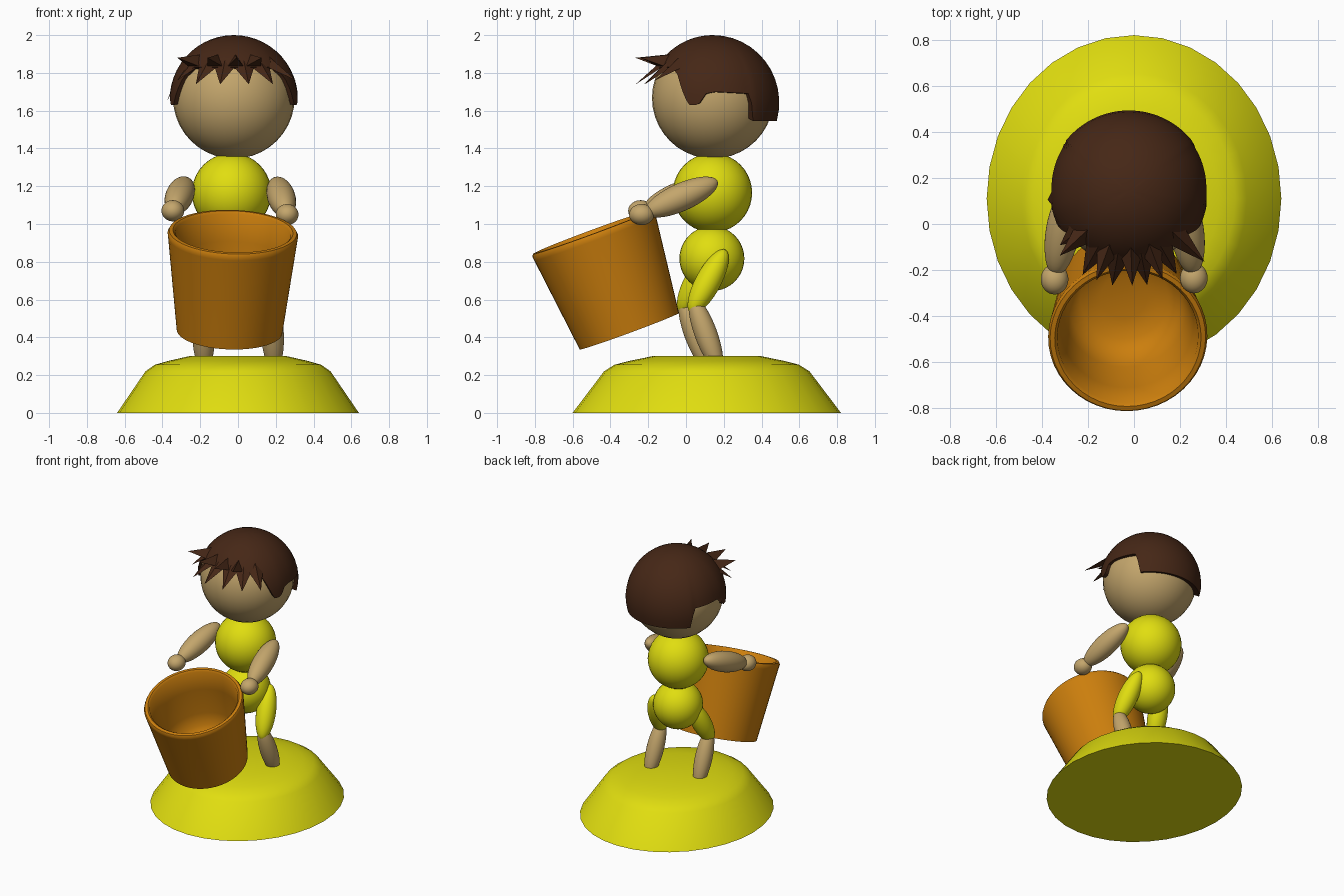
import bpy, bmesh, math
from mathutils import Vector, Matrix

if "Cube" in bpy.data.objects:
    bpy.data.objects.remove(bpy.data.objects["Cube"])


def material(name, rgb):
    m = bpy.data.materials.new(name)
    m.diffuse_color = (*rgb, 1)
    m.use_nodes = True
    m.node_tree.nodes["Principled BSDF"].inputs["Base Color"].default_value = m.diffuse_color
    return m


YELLOW = material("yellow", (0.75, 0.73, 0.005))
SKIN = material("skin", (0.55, 0.38, 0.15))
ORANGE = material("orange", (0.60, 0.21, 0.004))
BROWN = material("brown", (0.06, 0.02, 0.008))


def finish(bm, name, mat, angle=40):
    bmesh.ops.recalc_face_normals(bm, faces=bm.faces[:])
    me = bpy.data.meshes.new(name)
    bm.to_mesh(me)
    bm.free()
    ob = bpy.data.objects.new(name, me)
    bpy.context.collection.objects.link(ob)
    me.materials.append(mat)
    bpy.ops.object.select_all(action='DESELECT')
    ob.select_set(True)
    bpy.context.view_layer.objects.active = ob
    bpy.ops.object.shade_smooth_by_angle(angle=math.radians(angle))
    return ob


def ball(name, mat, centre, radii, rot=None):
    bm = bmesh.new()
    bmesh.ops.create_uvsphere(bm, u_segments=32, v_segments=20, radius=1)
    m = Matrix.Translation(centre) @ (rot or Matrix()) @ Matrix.Diagonal((*radii, 1))
    bmesh.ops.transform(bm, matrix=m, verts=bm.verts)
    return finish(bm, name, mat)


def limb(name, mat, a, b, radius, extra=0.03):
    """Ellipsoid stretched between two joints."""
    a, b = Vector(a), Vector(b)
    d = b - a
    rot = d.to_track_quat('Z', 'Y').to_matrix().to_4x4()
    return ball(name, mat, (a + b) / 2, (radius, radius, d.length / 2 + extra), rot)


def lathe(name, mat, profile, segs, matrix):
    bm = bmesh.new()
    vs = [bm.verts.new((r, 0, z)) for r, z in profile]
    edges = [bm.edges.new(p) for p in zip(vs, vs[1:])]
    bmesh.ops.spin(bm, geom=vs + edges, axis=(0, 0, 1), cent=(0, 0, 0),
                   angle=2 * math.pi, steps=segs)
    bmesh.ops.remove_doubles(bm, verts=bm.verts, dist=1e-4)
    bmesh.ops.transform(bm, matrix=matrix, verts=bm.verts)
    return finish(bm, name, mat)


# Mound-shaped base
lathe("base", YELLOW,
      [(0, 0), (0.64, 0), (0.49, 0.22), (0.44, 0.255), (0.37, 0.275), (0.26, 0.30), (0, 0.30)],
      32, Matrix.Translation((0, 0.11, 0)) @ Matrix.Diagonal((1, 1.11, 1, 1)))

# Head, torso and hips
HEAD = Vector((-0.022, 0.142, 1.668))
ball("head", SKIN, HEAD, (0.322,) * 3)
ball("torso", YELLOW, (-0.034, 0.14, 1.165), (0.21,) * 3)
ball("hips", YELLOW, (-0.03, 0.137, 0.817), (0.172,) * 3)

# Arms, hands and legs: per side joint positions
for side, shoulder, hand, hip, knee, foot in (
        ("right", (0.205, 0.14, 1.215), (0.26, -0.235, 1.05),
         (0.13, 0.185, 0.82), (0.175, 0.05, 0.57), (0.19, 0.16, 0.27)),
        ("left", (-0.28, 0.14, 1.215), (-0.345, -0.24, 1.07),
         (-0.145, 0.11, 0.80), (-0.185, -0.005, 0.57), (-0.18, 0.105, 0.27))):
    wrist = Vector(shoulder).lerp(Vector(hand), 0.88)
    limb(side + "_arm", SKIN, shoulder, wrist, 0.074)
    ball(side + "_hand", SKIN, hand, (0.06, 0.066, 0.056))
    limb(side + "_thigh", YELLOW, hip, knee, 0.068, 0.05)
    limb(side + "_shin", SKIN, knee, foot, 0.06, 0.05)

# Tilted open bucket
axis = Vector((0.015, -0.195, 0.5275))
tilt = Matrix.Rotation(math.radians(2), 4, 'Y') @ Matrix.Rotation(math.radians(20.2), 4, 'X')
lathe("bucket", ORANGE,
      [(0, 0), (0.28, 0), (0.343, 0.525), (0.346, 0.545), (0.338, 0.56), (0.318, 0.562),
       (0.306, 0.55), (0.29, 0.40), (0.268, 0.20), (0.245, 0.11), (0.19, 0.06), (0.1, 0.045), (0, 0.04)],
      48, Matrix.Translation((-0.045, -0.30, 0.4325)) @ tilt)

# Hair cap: lower edge keyed by (angle from front, height, distance from centre)
KEYS = [(0, 1.83, 0.338), (45, 1.83, 0.34), (55, 1.785, 0.34), (68, 1.63, 0.345),
        (77, 1.63, 0.345), (84, 1.69, 0.34), (92, 1.70, 0.338), (125, 1.69, 0.345),
        (128, 1.545, 0.36), (180, 1.545, 0.36)]


def hair_edge(phi):
    a = abs(phi)
    for (a0, z0, r0), (a1, z1, r1) in zip(KEYS, KEYS[1:]):
        if a <= a1:
            t = (a - a0) / (a1 - a0)
            return z0 + (z1 - z0) * t, r0 + (r1 - r0) * t


def head_point(phi, elev, r):
    p = math.radians(phi)
    return HEAD + r * Vector((math.sin(p) * math.cos(elev), -math.cos(p) * math.cos(elev), math.sin(elev)))


bm = bmesh.new()
rings, n = 12, 120
cols = []
for i in range(n):
    phi = -180 + 360 * i / n
    z, r = hair_edge(phi)
    low = math.asin((z - HEAD.z) / r)
    col = [bm.verts.new(head_point(phi, low, 0.318))]
    for k in range(rings):
        t = k / rings
        col.append(bm.verts.new(head_point(phi, low + (math.pi / 2 - low) * t,
                                           0.332 + (r - 0.332) * (1 - t) ** 2)))
    cols.append(col)
crown = bm.verts.new(HEAD + Vector((0, 0, 0.332)))
for a, b in zip(cols, cols[1:] + cols[:1]):
    for k in range(rings):
        bm.faces.new((a[k], b[k], b[k + 1], a[k + 1]))
    bm.faces.new((a[-1], b[-1], crown))
finish(bm, "hair_cap", BROWN)

# Fringe: pointed locks (angle, tip height, tip distance, half width in degrees)
bm = bmesh.new()
LOCKS = [(a, 1.74, 0.415, 11) for a in (-29, -10, 11, 30)]
LOCKS += [(a, 1.88, 0.41, 9) for a in (-47, -20, 2, 21)]
LOCKS += [(47, 1.76, 0.45, 10), (-52, 1.76, 0.38, 10), (-84, 1.65, 0.355, 12)]
for phi, z, dist, w in LOCKS:
    p = math.radians(phi)
    tip = bm.verts.new((HEAD.x + dist * math.sin(p), HEAD.y - dist * math.cos(p), z))
    mid = 0.52 if z > 1.7 else 0.25
    base = [bm.verts.new(head_point(phi + da, e, 0.33))
            for da, e in ((-w, mid), (w, mid), (0, mid + 0.25))]
    bm.faces.new(base)
    for a, b in zip(base, base[1:] + base[:1]):
        bm.faces.new((a, b, tip))
finish(bm, "hair_fringe", BROWN, 20)
